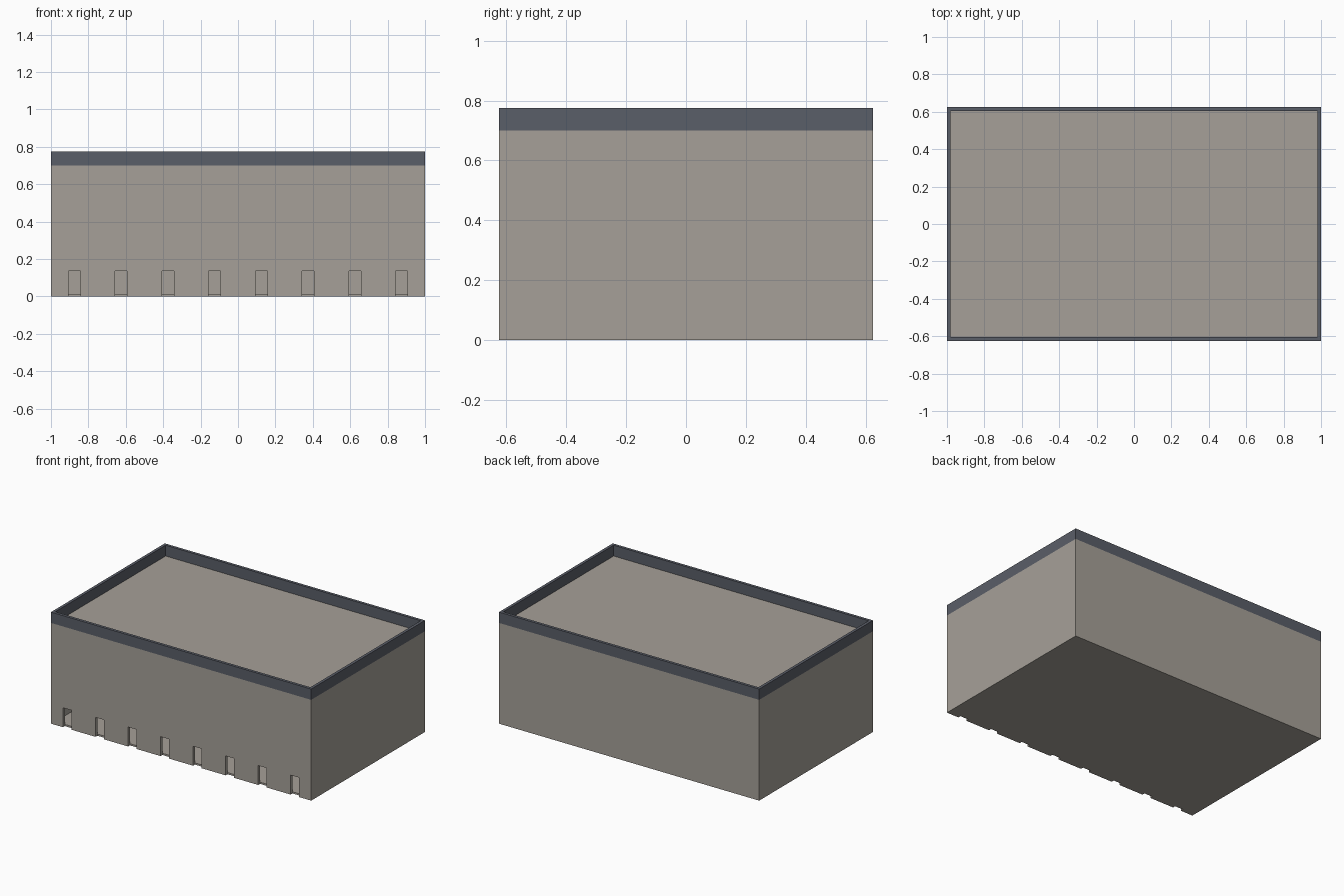
import bpy, bmesh

if "Cube" in bpy.data.objects:
    bpy.data.objects.remove(bpy.data.objects["Cube"])

X, Y, T = 1.0, 0.625, 0.02          # half length, half depth, wall thickness
EAVE, TOP = 0.70, 0.775
DOOR_W, DOOR_H, DOORS = 0.065, 0.135, 8
FLOOR = 0.012


def material(name, rgb):
    m = bpy.data.materials.new(name)
    m.diffuse_color = (*rgb, 1)
    m.use_nodes = True
    m.node_tree.nodes["Principled BSDF"].inputs["Base Color"].default_value = m.diffuse_color
    return m


def finish(name, bm, mat):
    bmesh.ops.recalc_face_normals(bm, faces=bm.faces)
    me = bpy.data.meshes.new(name)
    bm.to_mesh(me)
    bm.free()
    ob = bpy.data.objects.new(name, me)
    bpy.context.collection.objects.link(ob)
    me.materials.append(mat)
    return ob


def add_box(bm, x0, x1, y0, y1, z0, z1):
    v = bmesh.ops.create_cube(bm, size=1)["verts"]
    bmesh.ops.scale(bm, vec=(x1 - x0, y1 - y0, z1 - z0), verts=v)
    bmesh.ops.translate(bm, vec=((x0 + x1) / 2, (y0 + y1) / 2, (z0 + z1) / 2), verts=v)


def ring(name, z0, z1, mat):
    """Rectangular wall running all the way round, open in the middle."""
    bm = bmesh.new()
    loops = []
    for inset, z in ((0, z0), (0, z1), (T, z1), (T, z0)):
        a, b = X - inset, Y - inset
        loops.append([bm.verts.new((sx * a, sy * b, z))
                      for sx, sy in ((-1, -1), (1, -1), (1, 1), (-1, 1))])
    for k in range(4):
        p, q = loops[k], loops[(k + 1) % 4]
        for i in range(4):
            j = (i + 1) % 4
            bm.faces.new((p[i], p[j], q[j], q[i]))
    return finish(name, bm, mat)


def slab(name, z0, z1, mat):
    bm = bmesh.new()
    add_box(bm, -X + T, X - T, -Y + T, Y - T, z0, z1)
    return finish(name, bm, mat)


stone = material("warm grey", (0.381, 0.352, 0.314))
trim = material("slate grey", (0.102, 0.112, 0.138))

# Hollow outer walls, parapet, roof and floor
walls = ring("walls", 0, EAVE, stone)
ring("parapet", EAVE, TOP, trim)
slab("roof", EAVE - 0.015, EAVE, stone)
slab("floor", 0, FLOOR, stone)

# Row of door openings cut through the front wall
bm = bmesh.new()
for i in range(DOORS):
    x = (i - (DOORS - 1) / 2) * 2 * X / DOORS
    add_box(bm, x - DOOR_W / 2, x + DOOR_W / 2, -Y - 0.05, -Y + T + 0.05, -0.05, DOOR_H)
cutter = finish("door_cutter", bm, stone)
cutter.hide_render = True
mod = walls.modifiers.new("doors", "BOOLEAN")
mod.operation = "DIFFERENCE"
mod.solver = "EXACT"
mod.object = cutter
bpy.context.view_layer.objects.active = walls
bpy.ops.object.modifier_apply(modifier=mod.name)
bpy.data.objects.remove(cutter)
